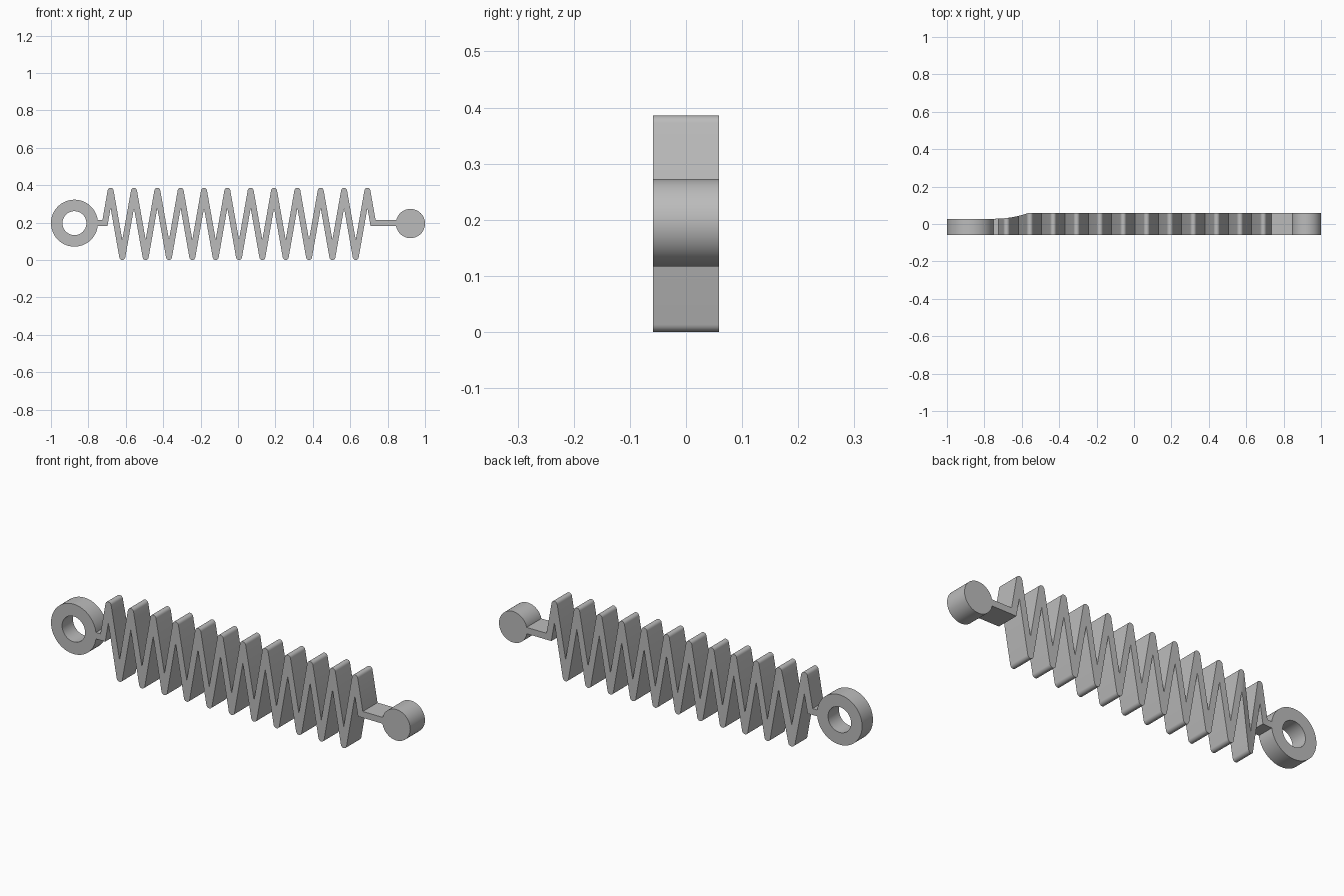
import bpy, bmesh, math
from mathutils import Vector, Matrix

cube = bpy.data.objects.get("Cube")
if cube:
    bpy.data.objects.remove(cube, do_unlink=True)

FRONT, BACK = -0.0585, 0.0585
EYE_BACK = 0.028            # the eye end is thinner at the back
HEIGHT, MID = 0.386, 0.197
R = 0.016                   # half thickness of the ribbon
PITCH, PEAKS, FIRST = 0.1248, 12, -0.681

grey = bpy.data.materials.new("plain grey")
grey.use_nodes = True
grey.diffuse_color = (0.5, 0.5, 0.5, 1)
grey.node_tree.nodes["Principled BSDF"].inputs["Base Color"].default_value = (0.5, 0.5, 0.5, 1)


def finish(name, bm):
    bmesh.ops.remove_doubles(bm, verts=bm.verts[:], dist=1e-5)
    bmesh.ops.recalc_face_normals(bm, faces=bm.faces[:])
    mesh = bpy.data.meshes.new(name)
    bm.to_mesh(mesh)
    bm.free()
    mesh.materials.append(grey)
    obj = bpy.data.objects.new(name, mesh)
    bpy.context.collection.objects.link(obj)
    bpy.ops.object.select_all(action='DESELECT')
    obj.select_set(True)
    bpy.context.view_layer.objects.active = obj
    bpy.ops.object.shade_smooth_by_angle(angle=math.radians(30))
    return obj


def back_y(x):
    """Back face: thin at the eye, sweeping up to full depth."""
    run = max(0, x + 0.745)
    return min(BACK, EYE_BACK + run * run / 1.06)


# Spring ribbon: centre line in x, z, with an arm at each end
half = PITCH / 2
lean = half * (HEIGHT - R - MID) / (HEIGHT - 2 * R)
last = FIRST + (PEAKS - 1) * PITCH
path = [Vector((-0.765, MID)), Vector((FIRST - lean, MID))]
for i in range(2 * PEAKS - 1):
    path.append(Vector((FIRST + i * half, R if i % 2 else HEIGHT - R)))
path += [Vector((last + lean, MID)), Vector((0.855, MID))]


def normal(a, b):
    d = (b - a).normalized()
    return Vector((-d.y, d.x))


# Pairs of points on the two edges: mitred bends, rounded tips
corners = []
for i, p in enumerate(path):
    n0 = normal(path[max(i - 1, 0)], path[max(i, 1)])
    n1 = normal(path[min(i, len(path) - 2)], path[min(i + 1, len(path) - 1)])
    miter = (n0 + n1) * (R / (1 + n0.dot(n1)))
    if 2 <= i < len(path) - 2:
        turn = math.atan2(n0.x * n1.y - n0.y * n1.x, n0.dot(n1))
        side = 1 if turn > 0 else -1
        group = []
        for k in range(11):
            outer = p - side * R * (Matrix.Rotation(turn * k / 10, 2) @ n0)
            inner = p + side * miter
            group.append((inner, outer) if side > 0 else (outer, inner))
        corners.append(group)
    else:
        corners.append([(p + miter, p - miter)])

stations = []
for group, following in zip(corners, corners[1:] + [None]):
    stations += group
    if following and group[-1][0].x < -0.5:
        (a, b), (c, d) = group[-1], following[0]
        stations += [(a.lerp(c, k / 8), b.lerp(d, k / 8)) for k in range(1, 8)]

bm = bmesh.new()
loops = []
for a, b in stations:
    loops.append([bm.verts.new((q.x, y, q.y)) for q, y in
                  ((a, FRONT), (b, FRONT), (b, back_y(b.x)), (a, back_y(a.x)))])
for s, t in zip(loops, loops[1:]):
    for k in range(4):
        j = (k + 1) % 4
        bm.faces.new((s[k], s[j], t[j], t[k]))
bm.faces.new(loops[0])
bm.faces.new(loops[-1])
finish("spring_ribbon", bm)

# Ring at the right end, spun from a rectangle
bm = bmesh.new()
cx, cz = -0.8745, 0.197
rect = [bm.verts.new((cx + r, y, cz)) for r, y in
        ((0.064, FRONT), (0.1255, FRONT), (0.1255, EYE_BACK), (0.064, EYE_BACK))]
edges = [bm.edges.new((rect[k], rect[(k + 1) % 4])) for k in range(4)]
bmesh.ops.spin(bm, geom=rect + edges, cent=(cx, 0, cz), axis=(0, 1, 0),
               angle=math.tau, steps=64, use_merge=False)
finish("eye_ring", bm)

# Solid round knob at the left end
bm = bmesh.new()
place = Matrix.Translation((0.922, 0, 0.195)) @ Matrix.Rotation(math.pi / 2, 4, 'X')
bmesh.ops.create_cone(bm, cap_ends=True, segments=64, radius1=0.078, radius2=0.078,
                      depth=BACK - FRONT, matrix=place)
finish("end_knob", bm)
